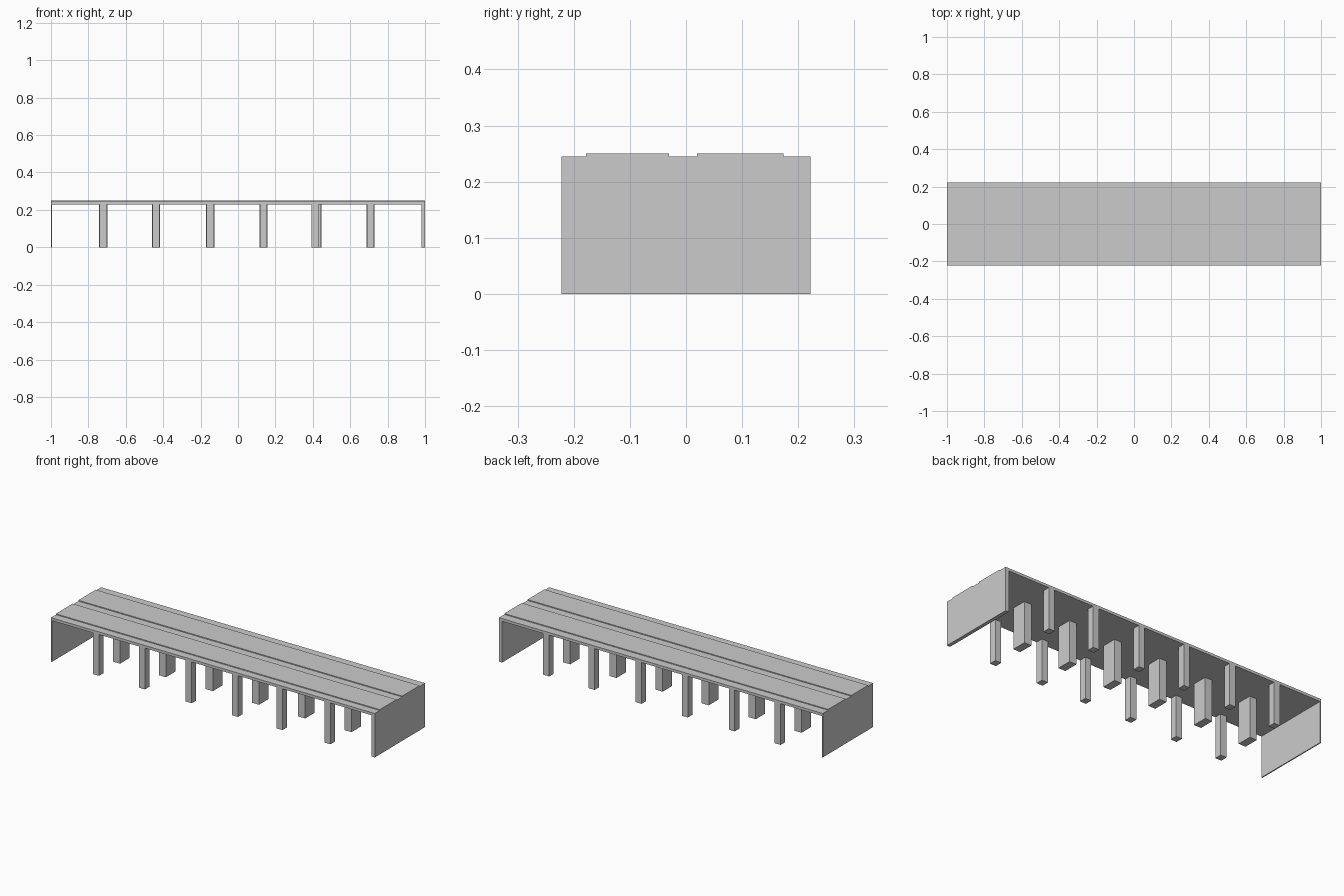
import bpy, bmesh

if "Cube" in bpy.data.objects:
    bpy.data.objects.remove(bpy.data.objects["Cube"])


def make_prism(name, profile, x0, x1):
    """Extrude a (y, z) profile along x."""
    bm = bmesh.new()
    face = bm.faces.new([bm.verts.new((x0, y, z)) for y, z in profile])
    ext = bmesh.ops.extrude_face_region(bm, geom=[face])
    moved = [v for v in ext["geom"] if isinstance(v, bmesh.types.BMVert)]
    bmesh.ops.translate(bm, verts=moved, vec=(x1 - x0, 0, 0))
    bmesh.ops.recalc_face_normals(bm, faces=bm.faces)
    mesh = bpy.data.meshes.new(name)
    bm.to_mesh(mesh)
    bm.free()
    obj = bpy.data.objects.new(name, mesh)
    bpy.context.collection.objects.link(obj)
    return obj


def box(name, x0, x1, y0, y1, z0, z1):
    return make_prism(name, [(y0, z0), (y1, z0), (y1, z1), (y0, z1)], x0, x1)


EDGE, UNDER, LOW, TOP = 0.222, 0.23, 0.245, 0.25

# Deck with two raised lanes
make_prism("deck", [
    (-EDGE, UNDER), (EDGE, UNDER), (EDGE, LOW), (0.174, LOW), (0.174, TOP),
    (0.02, TOP), (0.02, LOW), (-0.03, LOW), (-0.03, TOP), (-0.178, TOP),
    (-0.178, LOW), (-EDGE, LOW)], -1, 1)

# Solid end walls, following the stepped top
box("left_wall", -1, -0.994, -EDGE, EDGE, 0, UNDER)
box("right_wall", 0.98, 1, -EDGE, EDGE, 0, UNDER)

# Three rows of supporting columns, the middle row thicker
rows = {"front": (-EDGE, -0.182, 0.037),
        "middle": (-0.042, 0.042, 0.044),
        "back": (0.182, EDGE, 0.037)}
centres = {"front": [-0.721, -0.438, -0.149, 0.137, 0.412, 0.708],
           "middle": [-0.721, -0.438, -0.148, 0.137, 0.422, 0.708],
           "back": [-0.721, -0.438, -0.148, 0.137, 0.427, 0.708]}
for row, (y0, y1, width) in rows.items():
    for i, x in enumerate(centres[row], 1):
        box(f"{row}_column_{i}", x - width / 2, x + width / 2, y0, y1, 0, UNDER)
